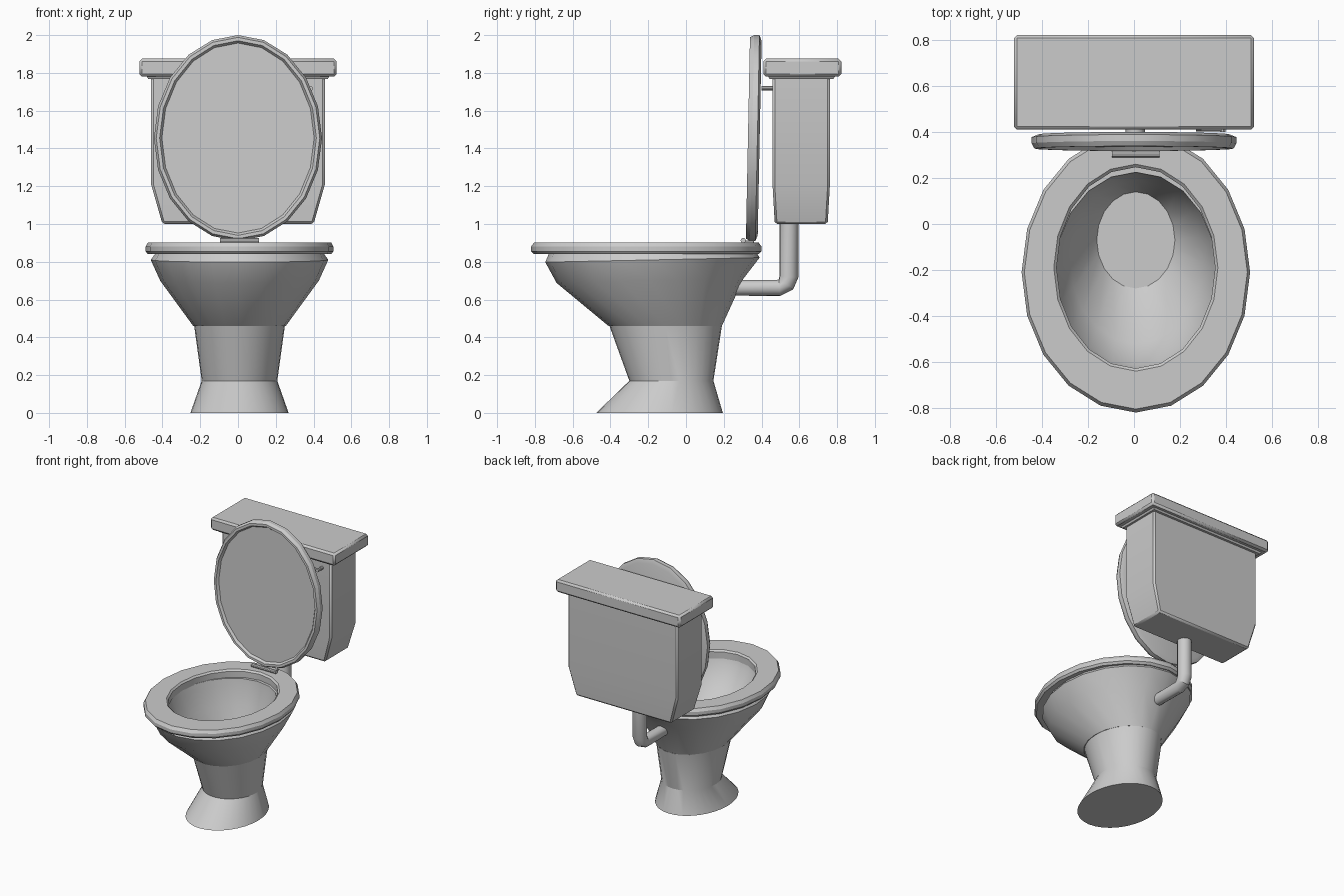
import bpy, bmesh
from math import sin, cos, pi, radians
from mathutils import Vector

if "Cube" in bpy.data.objects:
    bpy.data.objects.remove(bpy.data.objects["Cube"])


def finish(name, bm):
    """Turn a bmesh into a named object, smooth except at sharp edges."""
    bmesh.ops.recalc_face_normals(bm, faces=bm.faces)
    mesh = bpy.data.meshes.new(name)
    bm.to_mesh(mesh)
    bm.free()
    ob = bpy.data.objects.new(name, mesh)
    bpy.context.collection.objects.link(ob)
    bpy.ops.object.select_all(action='DESELECT')
    ob.select_set(True)
    bpy.context.view_layer.objects.active = ob
    bpy.ops.object.shade_smooth_by_angle(angle=radians(24))
    return ob


def loft(name, rings, loop=False):
    """Skin rings of points; cap the ends, or join last to first."""
    bm = bmesh.new()
    loops = [[bm.verts.new(p) for p in r] for r in rings]
    pairs = list(zip(loops, loops[1:]))
    if loop:
        pairs.append((loops[-1], loops[0]))
    else:
        bm.faces.new(loops[0])
        bm.faces.new(loops[-1])
    n = len(loops[0])
    for a, b in pairs:
        for i in range(n):
            j = (i + 1) % n
            bm.faces.new((a[i], a[j], b[j], b[i]))
    return finish(name, bm)


def oval(z, rx, y0, y1, tilt=0, n=20, cx=0.008):
    """Oval from y0 to y1; tilt lifts the back and drops the front."""
    cy, ry = (y0 + y1) / 2, (y1 - y0) / 2
    return [(cx + rx * sin(2 * pi * i / n), cy + ry * cos(2 * pi * i / n),
             z + tilt * cos(2 * pi * i / n)) for i in range(n)]


def rect(z, hx, y0, y1):
    return [(-hx, y0, z), (hx, y0, z), (hx, y1, z), (-hx, y1, z)]


def bevel(ob, width, segments=1):
    m = ob.modifiers.new("bevel", 'BEVEL')
    m.width, m.segments = width, segments
    m.limit_method = 'ANGLE'
    m.angle_limit = radians(40)


def tube(name, path, radii, n=16):
    """Round tube in rings at path points, square to the mean direction."""
    pts = [Vector(p) for p in path]
    rings = []
    for k, p in enumerate(pts):
        d = (pts[min(k + 1, len(pts) - 1)] - pts[max(k - 1, 0)]).normalized()
        u = d.orthogonal() if abs(d.x) > 0.5 else Vector((1, 0, 0))
        u.normalize()
        v = d.cross(u)
        rings.append([p + radii[k] * (u * cos(2 * pi * i / n) + v * sin(2 * pi * i / n))
                      for i in range(n)])
    return loft(name, rings)


# Pedestal: flared foot, narrow waist
loft("pedestal", [oval(0, 0.26, -0.475, 0.195, n=32),
                  oval(0.17, 0.20, -0.30, 0.145, n=32),
                  oval(0.46, 0.24, -0.405, 0.19, n=32)])

# Bowl: outside going up, over the rim, inside going down
loft("bowl", [oval(0.46, 0.245, -0.41, 0.19),
              oval(0.70, 0.42, -0.685, 0.305, 0.012),
              oval(0.81, 0.47, -0.745, 0.39, 0.012),
              oval(0.845, 0.445, -0.725, 0.375),
              oval(0.845, 0.35, -0.63, 0.225),
              oval(0.80, 0.335, -0.615, 0.22),
              oval(0.66, 0.285, -0.52, 0.19),
              oval(0.50, 0.17, -0.28, 0.14)])

# Seat ring
loft("seat", [oval(0.84, 0.485, -0.805, 0.385),
              oval(0.855, 0.497, -0.82, 0.40),
              oval(0.88, 0.497, -0.82, 0.40),
              oval(0.902, 0.485, -0.805, 0.385),
              oval(0.902, 0.357, -0.64, 0.26),
              oval(0.89, 0.345, -0.628, 0.247),
              oval(0.84, 0.345, -0.628, 0.247)], loop=True)

# Raised lid, leaning back slightly, with a recessed front panel
lid_profile = [(0.03, 0.39), (0.0, 0.378), (0.0, 0.35), (0.012, 0.328),
               (0.03, 0.328), (0.042, 0.345)]
lid_rings = []
for inset, y in lid_profile:
    ring = []
    for i in range(20):
        a = 2 * pi * i / 20
        h = (0.545 - inset) * cos(a)
        ring.append(((0.445 - inset) * sin(a), y + 0.02 * h, 1.455 + h))
    lid_rings.append(ring)
loft("lid", lid_rings)

# Hinge: pin plus plate joining seat and lid
tube("hinge_pin", [(-0.095, 0.303, 0.913), (0.11, 0.303, 0.913)], [0.014] * 2, 10)
bevel(loft("hinge_plate", [rect(0.897, 0.09, 0.30, 0.36),
                           rect(0.912, 0.09, 0.30, 0.36)]), 0.003)

# Cistern with tapered bottom
bevel(loft("tank", [rect(1.0, 0.40, 0.47, 0.75),
                    rect(1.21, 0.46, 0.458, 0.762),
                    rect(1.79, 0.46, 0.458, 0.762)]), 0.012)
loft("tank_lid_lip", [rect(1.768, 0.475, 0.442, 0.78), rect(1.79, 0.49, 0.43, 0.795)])
bevel(loft("tank_lid", [rect(1.78, 0.522, 0.41, 0.822),
                        rect(1.875, 0.522, 0.41, 0.822)]), 0.014)

# Flush pipe from cistern to bowl
tube("flush_pipe", [(0.005, 0.545, 1.02), (0.005, 0.545, 0.72),
                    (0.005, 0.53, 0.685), (0.005, 0.495, 0.662),
                    (0.005, 0.20, 0.662)], [0.05, 0.05, 0.049, 0.043, 0.041])

# Flush handle on the front of the cistern
tube("handle_post", [(0.385, 0.40, 1.718), (0.385, 0.47, 1.718)], [0.012] * 2, 10)
tube("handle_lever", [(0.385, 0.412, 1.718), (0.27, 0.412, 1.718)], [0.011, 0.009], 10)
